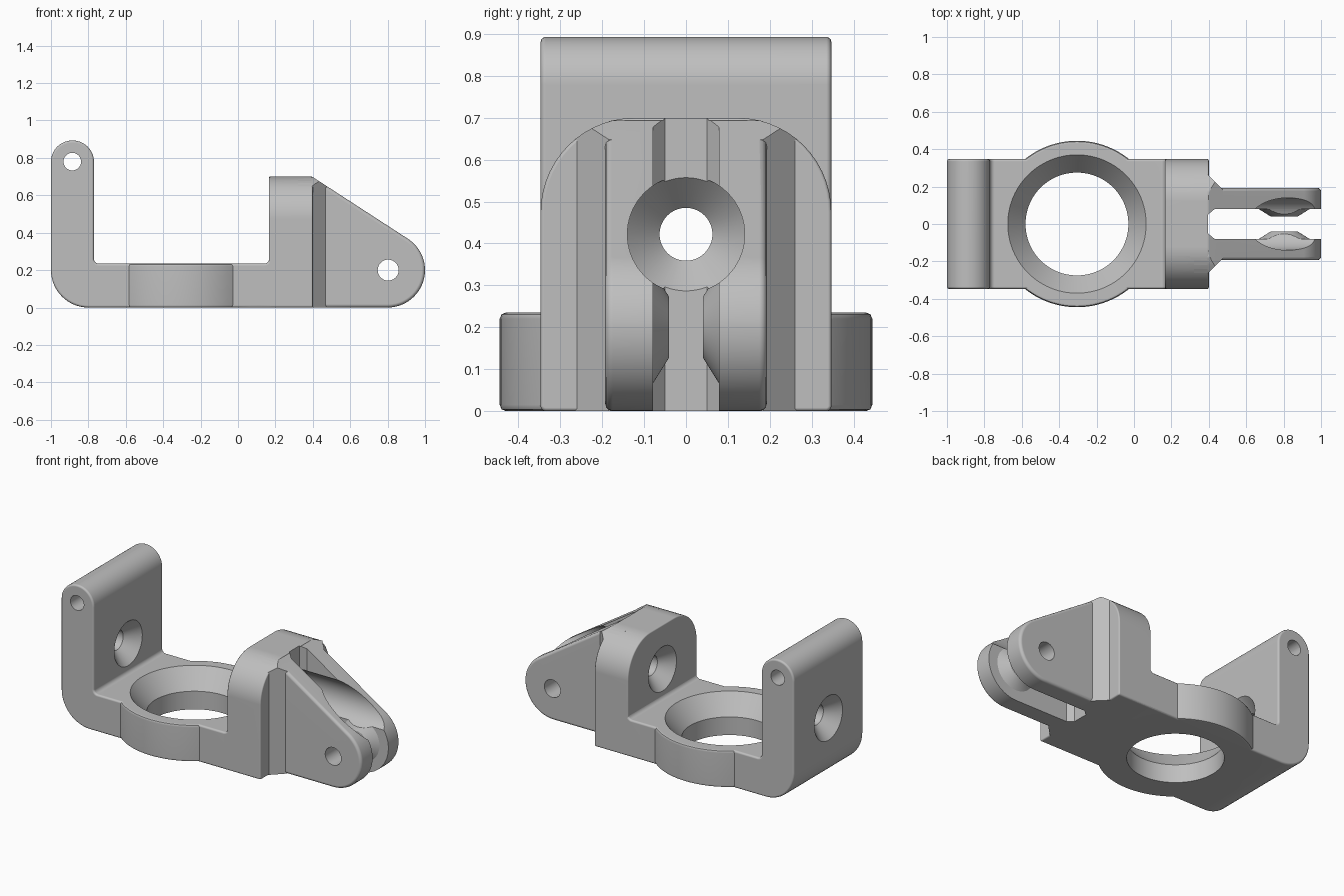
import bpy, bmesh, math
from mathutils import Vector

if "Cube" in bpy.data.objects:
    bpy.data.objects.remove(bpy.data.objects["Cube"], do_unlink=True)

grey = bpy.data.materials.new("plain_grey")
grey.use_nodes = True
grey.diffuse_color = (0.52, 0.52, 0.52, 1)
grey.node_tree.nodes["Principled BSDF"].inputs["Base Color"].default_value = grey.diffuse_color


def place(axis, h, a, b):
    """Put profile coordinates (a, b) at height h along an axis."""
    return {"x": (h, a, b), "y": (a, h, b), "z": (a, b, h)}[axis]


def finish(name, bm):
    bmesh.ops.recalc_face_normals(bm, faces=bm.faces)
    mesh = bpy.data.meshes.new(name)
    bm.to_mesh(mesh)
    bm.free()
    mesh.materials.append(grey)
    ob = bpy.data.objects.new(name, mesh)
    bpy.context.scene.collection.objects.link(ob)
    return ob


def fillet(corners, steps=14):
    """Turn (a, b, radius) corners into an outline with rounded corners."""
    out = []
    for i, (a, b, r) in enumerate(corners):
        p = Vector((a, b))
        if r == 0:
            out.append(p)
            continue
        u = (Vector(corners[i - 1][:2]) - p).normalized()
        v = (Vector(corners[(i + 1) % len(corners)][:2]) - p).normalized()
        half = math.acos(max(-1, min(1, u.dot(v)))) / 2
        c = p + (u + v).normalized() * r / math.sin(half)
        s, e = p + u * r / math.tan(half) - c, p + v * r / math.tan(half) - c
        start = math.atan2(s.y, s.x)
        turn = math.atan2(s.x * e.y - s.y * e.x, s.dot(e))
        for k in range(steps + 1):
            t = start + turn * k / steps
            q = c + Vector((math.cos(t), math.sin(t))) * r
            if not out or (q - out[-1]).length > 0.0008:
                out.append(q)
    return out


def prism(name, outline, axis, lo, hi, soft=0):
    """Extrude an outline along an axis, optionally rounding both rims."""
    bm = bmesh.new()
    caps = [[bm.verts.new(place(axis, h, *p)) for p in outline] for h in (lo, hi)]
    n = len(outline)
    rims = []
    for cap in caps:
        rims += bm.faces.new(cap).edges[:]
    for i in range(n):
        j = (i + 1) % n
        bm.faces.new((caps[0][i], caps[0][j], caps[1][j], caps[1][i]))
    bmesh.ops.recalc_face_normals(bm, faces=bm.faces)
    if soft:
        bmesh.ops.bevel(bm, geom=rims, offset=soft, segments=3, profile=0.5,
                        affect="EDGES", clamp_overlap=False)
    return finish(name, bm)


def lathe(name, stations, axis, ca, cb, sides=72):
    """Revolve (position, radius) stations about an axis through (ca, cb)."""
    bm = bmesh.new()
    turns = [2 * math.pi * k / sides for k in range(sides)]
    rings = [[bm.verts.new(place(axis, h, ca + r * math.cos(t), cb + r * math.sin(t)))
              for t in turns] for h, r in stations]
    for lower, upper in zip(rings, rings[1:]):
        for i in range(sides):
            j = (i + 1) % sides
            bm.faces.new((lower[i], lower[j], upper[j], upper[i]))
    bm.faces.new(rings[0])
    bm.faces.new(rings[-1])
    return finish(name, bm)


def combine(target, tool, how):
    mod = target.modifiers.new(how.lower(), "BOOLEAN")
    mod.operation, mod.solver, mod.object = how, "EXACT", tool
    with bpy.context.temp_override(object=target, active_object=target,
                                   selected_objects=[target]):
        bpy.ops.object.modifier_apply(modifier=mod.name)
    bpy.data.objects.remove(tool, do_unlink=True)


HALF = 0.347      # half width of the body
THICK = 0.235     # height of the floor
TOP = 0.70        # height of the inner wall

# Floor with the tall end plate
bracket = prism("hinge_bracket", fillet([
    (-1, 0, 0.2), (0.3, 0, 0), (0.3, 0.4, 0), (0.166, 0.4, 0),
    (0.166, THICK, 0.025), (-0.77, THICK, 0.025),
    (-0.77, 0.893, 0.114), (-1, 0.893, 0.114)]), "y", -HALF, HALF, 0.012)

# Round collar around the bore
R = 0.445
collar = lathe("collar", [(0, R - 0.015), (0.004, R - 0.005), (0.015, R),
                          (THICK - 0.015, R), (THICK - 0.004, R - 0.005),
                          (THICK, R - 0.015)], "z", -0.305, 0, 96)
combine(bracket, collar, "UNION")

# Inner wall with rounded shoulders
shoulders = fillet([(-HALF, 0, 0.012), (HALF, 0, 0.012),
                    (HALF, TOP, 0.225), (-HALF, TOP, 0.225)])
combine(bracket, prism("wall", shoulders, "x", 0.165, 0.4, 0.008), "UNION")

# Sloping hinge block with a round nose
slope = fillet([(0.3, 0, 0), (1, 0, 0.2), (1, 0.308, 0.2),
                (0.405, 0.694, 0), (0.3, 0.694, 0)])
combine(bracket, prism("hinge_block", slope, "y", -0.193, 0.193, 0.018), "UNION")

# Slanted gussets between wall and hinge block
gusset = prism("gusset", [(0.32, -0.27), (0.39, -0.27), (0.475, -0.185),
                          (0.475, 0.185), (0.39, 0.27), (0.32, 0.27)], "z", -0.1, 1)
combine(gusset, prism("slope_trim", slope, "y", -0.5, 0.5), "INTERSECT")
combine(gusset, prism("shoulder_trim", shoulders, "x", 0.2, 0.6), "INTERSECT")
combine(bracket, gusset, "UNION")

# Slot that splits the hinge block into two arms
combine(bracket, prism("slot", [(0.395, -0.05), (0.43, -0.079), (1.2, -0.079),
                                (1.2, 0.079), (0.43, 0.079), (0.395, 0.05)],
                       "z", -0.1, 1), "DIFFERENCE")

# Conical bosses on the inside of the arms
for side in (-1, 1):
    boss = lathe("boss", [(side * 0.1, 0.168), (side * 0.04, 0.072)], "y", 0.803, 0.2)
    combine(bracket, boss, "UNION")

# Countersunk bore through the floor
combine(bracket, lathe("floor_bore", [(-0.1, 0.275), (0.115, 0.275), (THICK, 0.37),
                                      (THICK + 0.02, 0.386)], "z", -0.305, 0, 96),
        "DIFFERENCE")

# Screw holes, countersunk from both faces, with driver clearance between the arms
holes = {
    "plate_hole": [(-1.01, 0.15), (-0.92, 0.063), (-0.85, 0.063), (-0.76, 0.15)],
    "wall_hole": [(0.155, 0.15), (0.245, 0.063), (0.32, 0.063), (0.4, 0.14), (1.2, 0.14)],
}
for name, stations in holes.items():
    combine(bracket, lathe(name, stations, "x", 0, 0.422), "DIFFERENCE")

# Pivot pin holes across the plate top and the arms
for x, z, r in ((-0.886, 0.78, 0.047), (0.803, 0.2, 0.056)):
    combine(bracket, lathe("pin_hole", [(-0.6, r), (0.6, r)], "y", x, z, 40), "DIFFERENCE")

# Smooth rounded surfaces, keep crisp edges
bpy.ops.object.select_all(action="DESELECT")
bracket.select_set(True)
bpy.context.view_layer.objects.active = bracket
bpy.ops.object.shade_smooth_by_angle(angle=math.radians(32))
bracket.modifiers.new("even_shading", "WEIGHTED_NORMAL").keep_sharp = True
